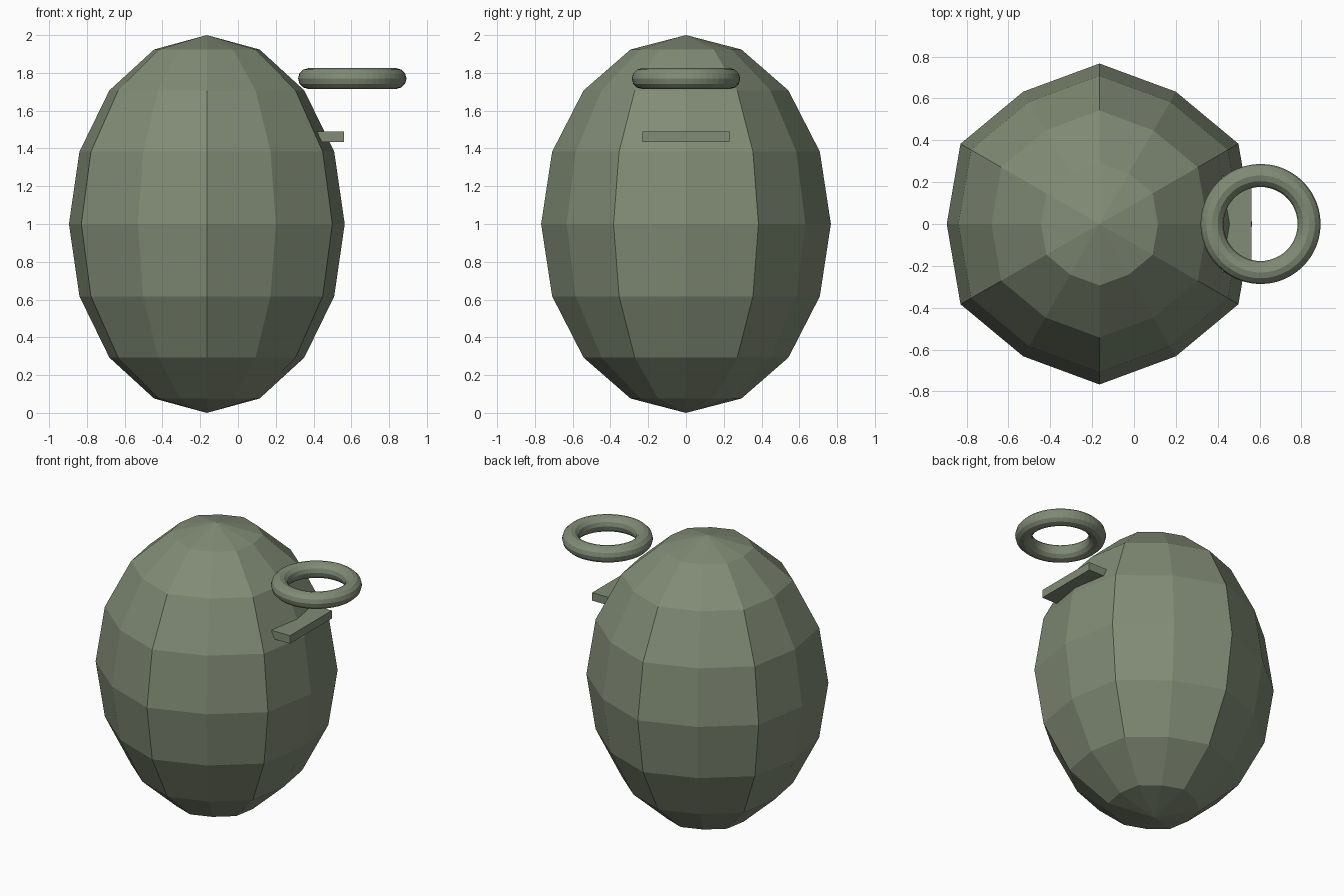
import bpy
import bmesh
import math
from mathutils import Matrix, Vector

default_cube = bpy.data.objects.get("Cube")
if default_cube:
    bpy.data.objects.remove(default_cube, do_unlink=True)

# Olive paint shared by every part
olive = bpy.data.materials.new("olive_paint")
olive.use_nodes = True
color = (0.22, 0.26, 0.18, 1.0)
olive.diffuse_color = color
shader = next(n for n in olive.node_tree.nodes if n.type == "BSDF_PRINCIPLED")
shader.inputs["Base Color"].default_value = color
shader.inputs["Roughness"].default_value = 0.7

BODY_X = -0.165
RIDGE_RADIUS = 0.767
VALLEY_RADIUS = 0.73


def object_from_bmesh(name, bm, location):
    mesh = bpy.data.meshes.new(name)
    bm.to_mesh(mesh)
    bm.free()
    mesh.materials.append(olive)
    obj = bpy.data.objects.new(name, mesh)
    obj.location = location
    bpy.context.collection.objects.link(obj)
    return obj


# Egg-shaped body: faceted sphere with six ridges alternating with six valleys
bm = bmesh.new()
bmesh.ops.create_uvsphere(bm, u_segments=12, v_segments=8, radius=1)
for v in bm.verts:
    step = round(math.atan2(v.co.y, v.co.x) / math.radians(30))
    radius = RIDGE_RADIUS if step % 2 else VALLEY_RADIUS
    v.co.x *= radius
    v.co.y *= radius
object_from_bmesh("body", bm, (BODY_X, 0, 1))

# Flat lever stub set into the upper side of the body
bm = bmesh.new()
bmesh.ops.create_cube(bm, size=1, matrix=Matrix.Diagonal(Vector((0.26, 0.46, 0.056, 1))))
object_from_bmesh("lever", bm, (0.432, 0, 1.463))

# Pull ring hovering above the lever
bpy.ops.mesh.primitive_torus_add(
    major_segments=48, minor_segments=12,
    major_radius=0.232, minor_radius=0.055,
    location=(0.605, 0, 1.77))
pull_ring = bpy.context.object
pull_ring.name = "pull_ring"
pull_ring.data.materials.append(olive)
